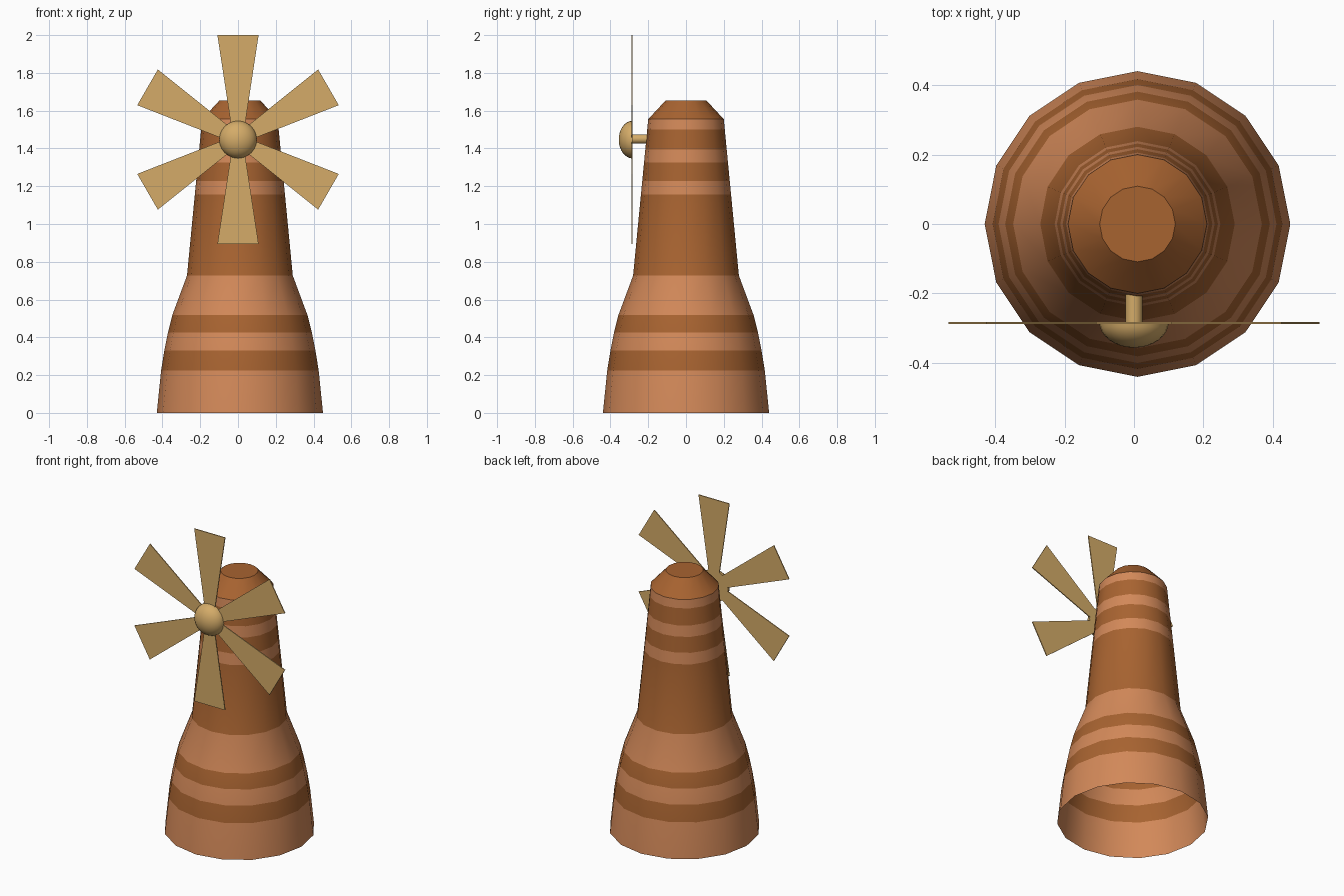
import bpy, bmesh
from math import sin, cos, pi, radians
from mathutils import Matrix, Vector

if "Cube" in bpy.data.objects:
    bpy.data.objects.remove(bpy.data.objects["Cube"])


def material(name, color):
    m = bpy.data.materials.new(name)
    m.diffuse_color = (*color, 1)
    m.use_nodes = True
    m.node_tree.nodes["Principled BSDF"].inputs["Base Color"].default_value = m.diffuse_color
    return m


CLAY = material("light_clay", (0.65, 0.25, 0.10))
BROWN = material("dark_clay", (0.39, 0.125, 0.03))
TAN = material("tan_wood", (0.66, 0.41, 0.14))


def finish(name, bm, mats, matrix=Matrix(), smooth=True):
    bmesh.ops.remove_doubles(bm, verts=bm.verts, dist=1e-5)
    bm.transform(matrix)
    me = bpy.data.meshes.new(name)
    bm.to_mesh(me)
    bm.free()
    for m in mats:
        me.materials.append(m)
    if smooth:
        me.shade_smooth()
        me.set_sharp_from_angle(angle=radians(30))
    ob = bpy.data.objects.new(name, me)
    bpy.context.collection.objects.link(ob)
    return ob


def lathe(name, profile, sides, mats, matrix=Matrix()):
    """Revolve (radius, z) points around z; materials alternate per band."""
    bm = bmesh.new()
    angles = [2 * pi * i / sides for i in range(sides)]
    rings = [[bm.verts.new((r * cos(a), r * sin(a), z)) for a in angles]
             for r, z in profile]
    for k in range(len(rings) - 1):
        lo, hi = rings[k], rings[k + 1]
        for i in range(sides):
            j = (i + 1) % sides
            f = bm.faces.new((lo[i], lo[j], hi[j], hi[i]))
            f.material_index = k % len(mats)
    return finish(name, bm, mats, matrix)


# Banded tower wall, open at the bottom
shift = Matrix.Translation((0.01, 0, 0))
tower = [(0.44, 0), (0.417, 0.225), (0.40, 0.33), (0.381, 0.425),
         (0.358, 0.517), (0.28, 0.727)]
tower += [(0.28 - 0.08 * (z - 0.727) / 0.828, z)
          for z in (1.156, 1.227, 1.325, 1.395, 1.50, 1.555)]
lathe("tower", tower, 16, [CLAY, BROWN], shift)

# Bevelled roof cap
lathe("roof_cap", [(0.20, 1.555), (0.109, 1.653), (0, 1.653)], 16, [BROWN], shift)

# Axle and domed hub, both turned to face the front
HUB_Z = 1.447
turn = Matrix.Rotation(pi / 2, 4, 'X')
lathe("axle", [(0.0245, 0.19), (0.0245, 0.284)], 16, [TAN],
      Matrix.Translation((0, 0, 1.45)) @ turn)
dome = [(0, 0)] + [(0.1 * cos(pi / 2 * i / 8), 0.074 * sin(pi / 2 * i / 8))
                   for i in range(8)] + [(0, 0.074)]
lathe("hub", dome, 24, [TAN], Matrix.Translation((0, -0.282, HUB_Z)) @ turn)

# Six tapered sails
for n in range(6):
    bm = bmesh.new()
    outline = [(-0.028, 0.02), (0.028, 0.02), (0.109, 0.553), (-0.109, 0.553)]
    face = bm.faces.new([bm.verts.new((x, -0.003, z)) for x, z in outline])
    ext = bmesh.ops.extrude_face_region(bm, geom=[face], use_keep_orig=True)
    moved = [v for v in ext["geom"] if isinstance(v, bmesh.types.BMVert)]
    bmesh.ops.translate(bm, verts=moved, vec=Vector((0, 0.006, 0)))
    bmesh.ops.recalc_face_normals(bm, faces=bm.faces)
    finish(f"sail_{n + 1}", bm, [TAN],
           Matrix.Translation((0, -0.285, HUB_Z)) @ Matrix.Rotation(n * pi / 3, 4, 'Y'),
           smooth=False)
